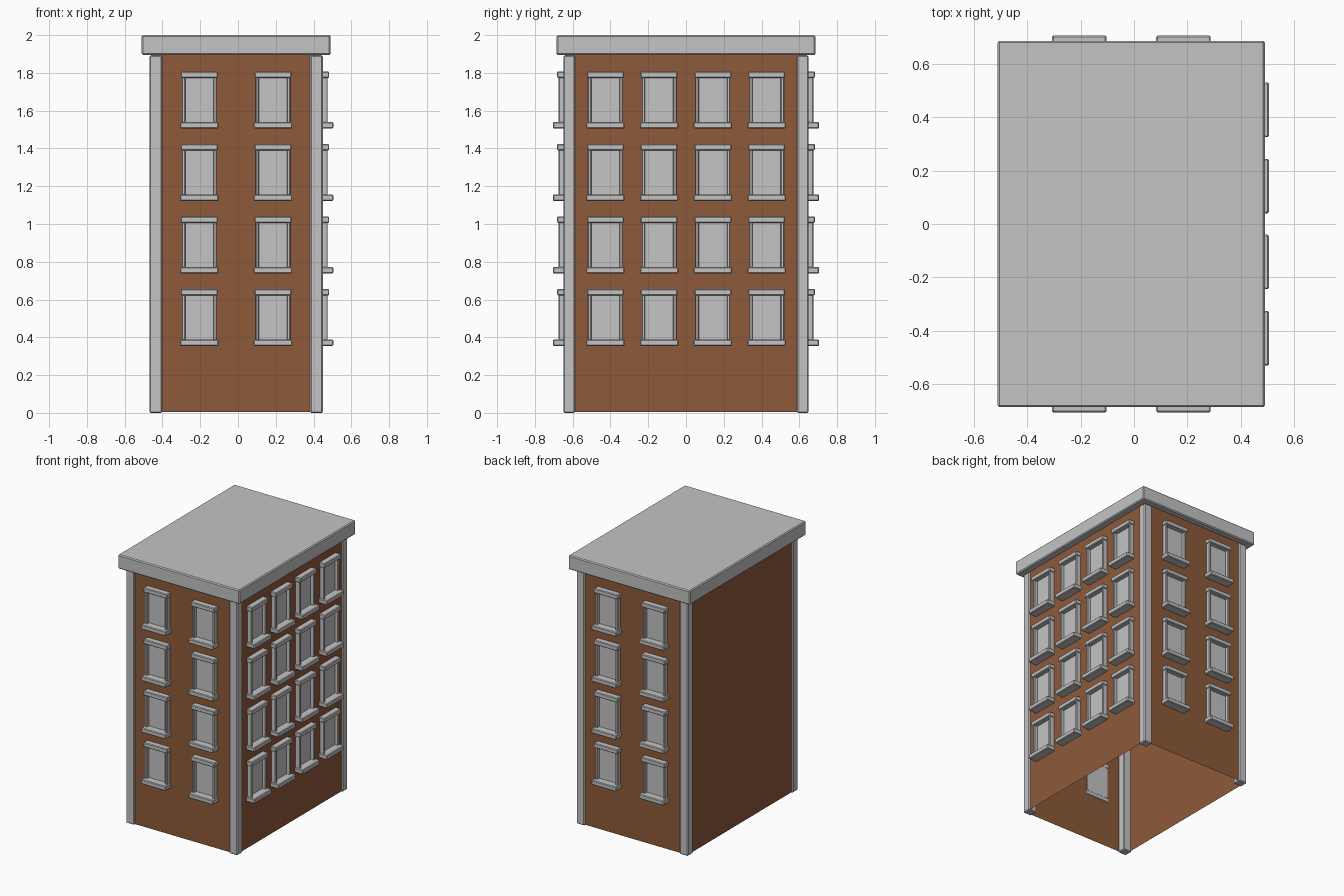
import bpy, bmesh, math
from mathutils import Matrix, Vector

if "Cube" in bpy.data.objects:
    bpy.data.objects.remove(bpy.data.objects["Cube"], do_unlink=True)


def material(name, rgb):
    m = bpy.data.materials.new(name)
    m.use_nodes = True
    m.diffuse_color = (*rgb, 1)
    m.node_tree.nodes["Principled BSDF"].inputs["Base Color"].default_value = (*rgb, 1)
    return m


STONE = material("pale_stone", (0.55, 0.55, 0.55))
BRICK = material("brown_brick", (0.27, 0.1, 0.042))
CX = -0.01              # body centre in x
WALL_X, WALL_Y = 0.45, 0.64   # wall half sizes


def add_box(bm, lo, hi, bevel=0.0):
    lo, hi = Vector(lo), Vector(hi)
    mat = Matrix.Translation((lo + hi) / 2) @ Matrix.Diagonal((*(hi - lo), 1))
    verts = bmesh.ops.create_cube(bm, size=1, matrix=mat)["verts"]
    if bevel:
        edges = list({e for v in verts for e in v.link_edges})
        bmesh.ops.bevel(bm, geom=edges, offset=bevel, segments=1, affect='EDGES')


def finish(name, bm, mat):
    mesh = bpy.data.meshes.new(name)
    bm.to_mesh(mesh)
    bm.free()
    mesh.materials.append(mat)
    obj = bpy.data.objects.new(name, mesh)
    bpy.context.collection.objects.link(obj)
    return obj


# Brick shell, open underneath
bm = bmesh.new()
add_box(bm, (CX - WALL_X, -WALL_Y, 0.005), (CX + WALL_X, WALL_Y, 1.9))
bm.faces.ensure_lookup_table()
bmesh.ops.delete(bm, geom=[f for f in bm.faces if f.normal.z < -0.5], context='FACES')
finish("brick_walls", bm, BRICK)

# Corner pillars
bm = bmesh.new()
for sx in (-1, 1):
    for sy in (-1, 1):
        x, y = sorted((CX + sx * 0.392, CX + sx * 0.459)), sorted((sy * 0.587, sy * 0.649))
        add_box(bm, (x[0], y[0], 0), (x[1], y[1], 1.892), 0.006)
finish("corner_pillars", bm, STONE)

# Roof slab
bm = bmesh.new()
add_box(bm, (CX - 0.5, -0.685, 1.895), (CX + 0.5, 0.685, 2.0), 0.007)
finish("roof_slab", bm, STONE)

# One window, facing -y, with the wall plane at y = 0 and the sill bottom at z = 0
bm = bmesh.new()
add_box(bm, (-0.102, -0.065, 0), (0.102, 0.005, 0.034), 0.005)         # sill
add_box(bm, (-0.098, -0.043, 0.268), (0.098, 0.005, 0.302), 0.005)     # lintel
for s in (-1, 1):
    x = sorted((s * 0.074, s * 0.092))
    add_box(bm, (x[0], -0.034, 0.03), (x[1], 0.005, 0.272), 0.004)     # jambs
add_box(bm, (-0.076, -0.008, 0.03), (0.076, 0.005, 0.272))             # pane
window_mesh = finish("window", bm, STONE).data
bpy.data.objects.remove(bpy.data.objects["window"])

# Window rows: side name, turn about z, wall distance, offsets along the wall
sides = (("front", 0, WALL_Y, (-0.195, 0.195)),
         ("back", math.pi, WALL_Y, (-0.195, 0.195)),
         ("left", math.pi / 2, WALL_X, (-0.427, -0.142, 0.142, 0.427)))
for side, turn, dist, offsets in sides:
    for floor in range(4):
        for i, off in enumerate(offsets):
            w = bpy.data.objects.new(f"{side}_window_{floor + 1}_{i + 1}", window_mesh)
            w.matrix_world = (Matrix.Translation((CX, 0, 0.354 + 0.384 * floor))
                              @ Matrix.Rotation(turn, 4, 'Z')
                              @ Matrix.Translation((off, -dist, 0)))
            bpy.context.collection.objects.link(w)
